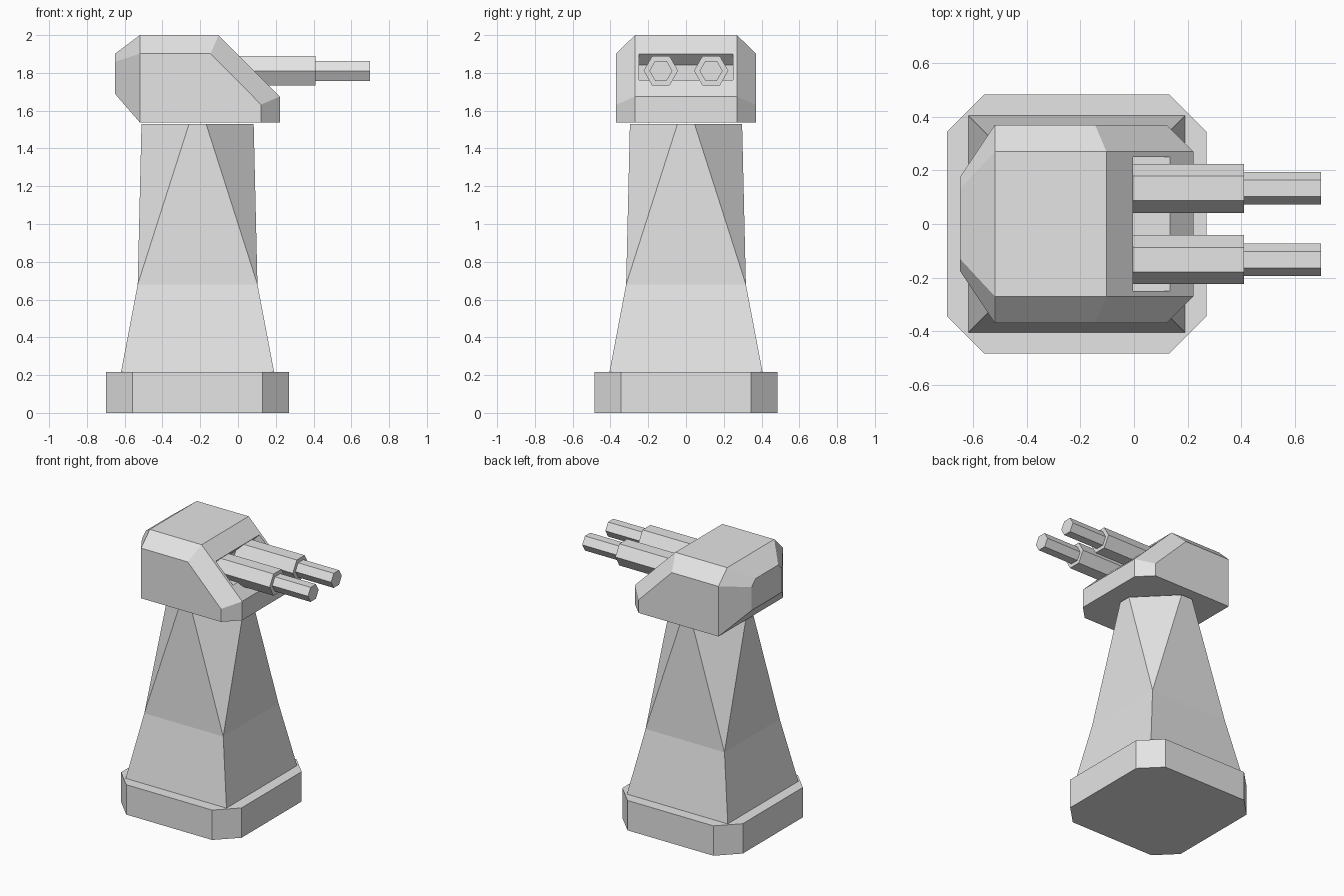
import bpy, bmesh, math
from mathutils import Matrix

if "Cube" in bpy.data.objects:
    bpy.data.objects.remove(bpy.data.objects["Cube"], do_unlink=True)

CX = -0.214  # tower axis

grey = bpy.data.materials.new("light_grey")
grey.use_nodes = True
COLOUR = (0.78, 0.78, 0.78, 1)
grey.diffuse_color = COLOUR
grey.node_tree.nodes["Principled BSDF"].inputs["Base Color"].default_value = COLOUR


def finish(name, bm):
    bmesh.ops.recalc_face_normals(bm, faces=bm.faces)
    mesh = bpy.data.meshes.new(name)
    bm.to_mesh(mesh)
    bm.free()
    mesh.materials.append(grey)
    ob = bpy.data.objects.new(name, mesh)
    bpy.context.collection.objects.link(ob)
    return ob


def hull(name, points):
    """Convex faceted solid with its flat faces merged."""
    bm = bmesh.new()
    for p in points:
        bm.verts.new(p)
    bmesh.ops.convex_hull(bm, input=bm.verts)
    bmesh.ops.dissolve_limit(bm, angle_limit=math.radians(2),
                             verts=bm.verts, edges=bm.edges)
    return finish(name, bm)


def quarter_turns(x, y, z):
    """The point repeated four times around the tower axis."""
    return [(CX + px, py, z) for px, py in ((x, y), (-y, x), (-x, -y), (y, -x))]


def mirrored(points):
    return [(x, s * y, z) for x, y, z in points for s in (-1, 1)]


# Base slab with cut corners
hull("base", [p for z in (0, 0.217) for u, v in ((0.484, 0.345), (0.345, 0.484))
              for p in quarter_turns(u, v, z)])


# Tower: flared foot, then a square that turns into a cut-corner top
def tower():
    bm = bmesh.new()
    foot, waist, top_a, top_b = (
        [bm.verts.new(p) for p in quarter_turns(*start)]
        for start in ((0.405, 0.405, 0.217), (0.317, 0.317, 0.68),
                      (0.297, 0.045, 1.53), (0.045, 0.297, 1.53)))
    for i in range(4):
        j = (i + 1) % 4
        bm.faces.new((foot[i], foot[j], waist[j], waist[i]))
        bm.faces.new((waist[i], waist[j], top_a[j], top_b[i]))
        bm.faces.new((waist[i], top_b[i], top_a[i]))
    bm.faces.new(foot)
    bm.faces.new([v for pair in zip(top_a, top_b) for v in pair])
    return finish("tower", bm)


tower()

# Turret head
head = hull("turret_head", mirrored([
    (-0.65, 0.175, 1.688), (-0.65, 0.175, 1.858), (-0.65, 0.13, 1.902),
    (-0.52, 0.37, 1.538), (-0.52, 0.37, 1.902), (-0.52, 0.27, 2.0),
    (0.122, 0.37, 1.538), (0.122, 0.37, 1.632), (-0.145, 0.37, 1.902),
    (-0.103, 0.27, 2.0), (0.222, 0.27, 1.675), (0.222, 0.27, 1.538)]))

# Gun slot cut into the sloping face
slot = hull("slot_cutter", mirrored([
    (x, 0.25, z) for x, z in ((-0.06, 1.843), (-0.06, 1.762), (0.3, 1.762),
                              (0.3, 1.9), (-0.003, 1.9))]))
slot.hide_render = True
cut = head.modifiers.new("slot", "BOOLEAN")
cut.operation = "DIFFERENCE"
cut.solver = "EXACT"
cut.object = slot
bpy.context.view_layer.objects.active = head
bpy.ops.object.modifier_apply(modifier=cut.name)
bpy.data.objects.remove(slot, do_unlink=True)


# Twin hexagonal guns, ridges pointing sideways
def hex_bar(name, y, x0, x1, radius):
    bm = bmesh.new()
    place = (Matrix.Translation(((x0 + x1) / 2, y, 1.811))
             @ Matrix.Rotation(math.pi / 2, 4, "Y"))
    bmesh.ops.create_cone(bm, cap_ends=True, segments=6, radius1=radius,
                          radius2=radius, depth=x1 - x0, matrix=place)
    return finish(name, bm)


for side, y in (("left", 0.133), ("right", -0.133)):
    hex_bar(f"{side}_barrel_sleeve", y, -0.06, 0.411, 0.091)
    hex_bar(f"{side}_barrel_muzzle", y, 0.411, 0.698, 0.061)
